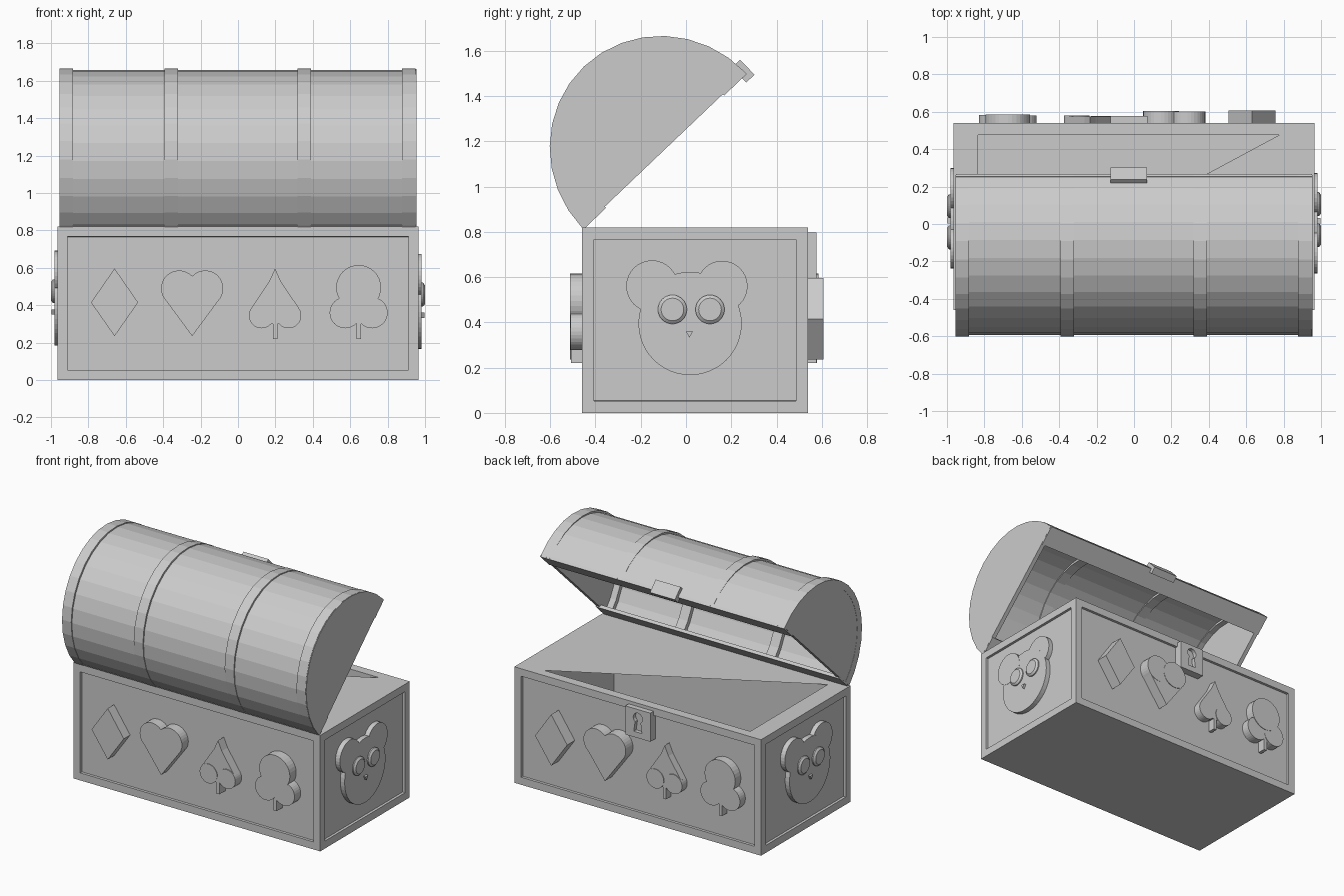
import bpy, bmesh
from math import cos, sin, pi, radians
from mathutils import Matrix, Vector

if "Cube" in bpy.data.objects:
    bpy.data.objects.remove(bpy.data.objects["Cube"])


def finish(name, bm, recalc=True):
    if recalc:
        bmesh.ops.recalc_face_normals(bm, faces=bm.faces)
    me = bpy.data.meshes.new(name)
    bm.to_mesh(me)
    bm.free()
    ob = bpy.data.objects.new(name, me)
    bpy.context.collection.objects.link(ob)
    return ob


def frame(a, b, c, origin):
    m = Matrix((a, b, c)).transposed().to_4x4()
    m.translation = Vector(origin)
    return m


def prisms(name, mat, parts):
    """Each part is (2D outline, start depth, end depth, taper)."""
    bm = bmesh.new()
    for pts, d0, d1, taper in parts:
        ca = sum(p[0] for p in pts) / len(pts)
        cb = sum(p[1] for p in pts) / len(pts)
        lo = [bm.verts.new(mat @ Vector((a, b, d0))) for a, b in pts]
        hi = [bm.verts.new(mat @ Vector((ca + (a - ca) * taper, cb + (b - cb) * taper, d1)))
              for a, b in pts]
        bm.faces.new(lo[::-1])
        bm.faces.new(hi)
        for i in range(len(pts)):
            j = (i + 1) % len(pts)
            bm.faces.new((lo[i], lo[j], hi[j], hi[i]))
    return finish(name, bm)


def circle(a, b, r, n=32):
    return [(a + r * cos(2 * pi * i / n), b + r * sin(2 * pi * i / n)) for i in range(n)]


def arc(ra, rb, n=16):
    return [(ra * cos(pi * i / n), rb * sin(pi * i / n)) for i in range(n + 1)]


def rect(a0, a1, b0, b1):
    return [(a0, b0), (a1, b0), (a1, b1), (a0, b1)]


# box body: recessed side panels, top sheet with a triangular opening
X, Y0, Y1, H = 0.965, -0.46, 0.54, 0.82
bm = bmesh.new()
bmesh.ops.create_cube(bm, size=1, matrix=Matrix.Translation((0, (Y0 + Y1) / 2, H / 2))
                      @ Matrix.Diagonal((2 * X, Y1 - Y0, H, 1)))
bm.normal_update()
top = [f for f in bm.faces if f.normal.z > 0.5]
sides = [f for f in bm.faces if abs(f.normal.z) < 0.5]
bmesh.ops.delete(bm, geom=top, context='FACES_ONLY')
bmesh.ops.inset_individual(bm, faces=sides, thickness=0.075, depth=0)
bmesh.ops.inset_individual(bm, faces=sides, thickness=0.001, depth=-0.018)
finish("box_body", bm, False)

IX, IY0, IY1 = 0.835, -0.39, 0.475
bm = bmesh.new()
o = [bm.verts.new(p) for p in ((-X, Y0, H), (X, Y0, H), (X, Y1, H), (-X, Y1, H))]
a, b, c = [bm.verts.new(p) for p in ((0.775, IY1, H), (-IX, IY0, H), (-IX, IY1, H))]
for f in ((o[0], o[1], b), (o[1], a, b), (o[1], o[2], a), (o[2], o[3], c, a), (o[3], o[0], b, c)):
    bm.faces.new(f)
finish("box_top", bm, False)

# inner cavity, faces pointing inwards
bm = bmesh.new()
bmesh.ops.create_cube(bm, size=1, matrix=Matrix.Translation((0, (IY0 + IY1) / 2, (H + 0.06) / 2))
                      @ Matrix.Diagonal((2 * IX, IY1 - IY0, H - 0.06, 1)))
bm.normal_update()
bmesh.ops.delete(bm, geom=[f for f in bm.faces if f.normal.z > 0.5], context='FACES_ONLY')
bmesh.ops.reverse_faces(bm, faces=bm.faces)
finish("box_cavity", bm, False)

# open lid, in a frame along its rim, its height and x
t = radians(43.6)
LID = frame((0, cos(t), sin(t)), (0, -sin(t), cos(t)), (1, 0, 0), (0, -0.0975, 1.16))
R, LX = 0.497, 0.953
prisms("lid_shell", LID, [(arc(R, R) + arc(R - 0.025, R - 0.025)[::-1], -LX, LX, 1)])
prisms("lid_ends", LID, [(arc(R, R + 0.012), s * LX - 0.015, s * LX + 0.015, 1)
                         for s in (-0.985, 0.985)])
prisms("lid_rims", LID, [(rect(0.36, R, -0.008, 0.014), -LX, LX, 1),
                         (rect(-R, -0.36, -0.008, 0.014), -LX, LX, 1)])
band = arc(R + 0.001, R + 0.015) + arc(0.44, R - 0.03)[::-1]
prisms("lid_bands", LID, [(band, x - 0.036, x + 0.036, 1) for x in (-0.919, -0.358, 0.353, 0.914)])
prisms("lid_latch", LID, [(rect(0.47, 0.52, -0.034, 0.058), -0.125, 0.07, 1)])

FRONT = frame((1, 0, 0), (0, 0, 1), (0, -1, 0), (0, -0.44, 0))
BACK = frame((-1, 0, 0), (0, 0, 1), (0, 1, 0), (0, 0.52, 0))
RIGHT = frame((0, 1, 0), (0, 0, 1), (1, 0, 0), (0.945, 0, 0))
LEFT = frame((0, -1, 0), (0, 0, 1), (-1, 0, 0), (-0.945, 0.035, 0.018))


# raised suit shapes, outlines centred on a = 0
def mirrored(half):
    return half + [(-a, b) for a, b in half[::-1] if a > 0]


stem = rect(-0.012, 0.012, 0.22, 0.34)
SUITS = {
    "diamond": [[(0, 0.235), (0.126, 0.415), (0, 0.597), (-0.126, 0.415)]],
    "heart": [circle(0.07, 0.49, 0.096), circle(-0.07, 0.49, 0.096),
              mirrored([(0, 0.235), (0.146, 0.433), (0.07, 0.49), (0, 0.55)])],
    "spade": [circle(0.072, 0.345, 0.068), circle(-0.072, 0.345, 0.068), stem,
              mirrored([(0, 0.3), (0.072, 0.3), (0.128, 0.384), (0.06, 0.485), (0.03, 0.53), (0, 0.597)])],
    "club": [circle(0, 0.495, 0.12), circle(0.072, 0.36, 0.083), circle(-0.072, 0.36, 0.083), stem],
}


def suit(side, mat, name, pos, depth):
    m = mat @ Matrix.Translation((pos, 0, 0))
    prisms(f"{side}_{name}", m, [(p, 0, depth - 0.002 * i, 1) for i, p in enumerate(SUITS[name])])


for name, pos in (("diamond", -0.66), ("heart", -0.245), ("spade", 0.198), ("club", 0.645)):
    suit("front", FRONT, name, pos, 0.073)
for name, pos, depth in (("diamond", -0.63), ("heart", -0.215), ("spade", 0.235), ("club", 0.675)) and (
        ("diamond", -0.63, 0.087), ("heart", -0.215, 0.083), ("spade", 0.235, 0.06), ("club", 0.675, 0.065)):
    suit("back", BACK, name, pos, depth)

# lock plate: two halves around a keyhole, over a thin base
LOCK = BACK @ Matrix.Translation((0.027, 0, 0))
hole = [(0.036 * sin(pi * i / 10), 0.735 + 0.036 * cos(pi * i / 10)) for i in range(9)]
half = hole + [(0.032, 0.635), (0, 0.635), (0, 0.595), (0.098, 0.595), (0.098, 0.797), (0, 0.797)]
prisms("lock_plate", LOCK, [(half, 0.03, 0.057, 1), ([(-a, b) for a, b in half], 0.03, 0.057, 1),
                            (rect(-0.098, 0.098, 0.595, 0.797), 0, 0.03, 1)])

# bear faces on both ends
chin = [(0.018 + 0.228 * cos(2 * pi * i / 48), 0.395 + 0.228 * sin(2 * pi * i / 48)) for i in range(48)]
for side, mat in (("right", RIGHT), ("left", LEFT)):
    prisms(f"{side}_bear_head", mat, [(chin, 0, 0.036, 1),
                                      (circle(-0.15, 0.56, 0.114), 0, 0.037, 1),
                                      (circle(0.16, 0.56, 0.112), 0, 0.035, 1)])
    prisms(f"{side}_bear_eyes", mat, [p for y in (-0.06, 0.106) for p in (
        (circle(y, 0.457, 0.064), 0.03, 0.044, 1), (circle(y, 0.457, 0.064), 0.044, 0.055, 0.78))])
    prisms(f"{side}_bear_nose", mat, [([(0, 0.36), (0.015, 0.332), (0.031, 0.36)], 0.03, 0.052, 1)])
